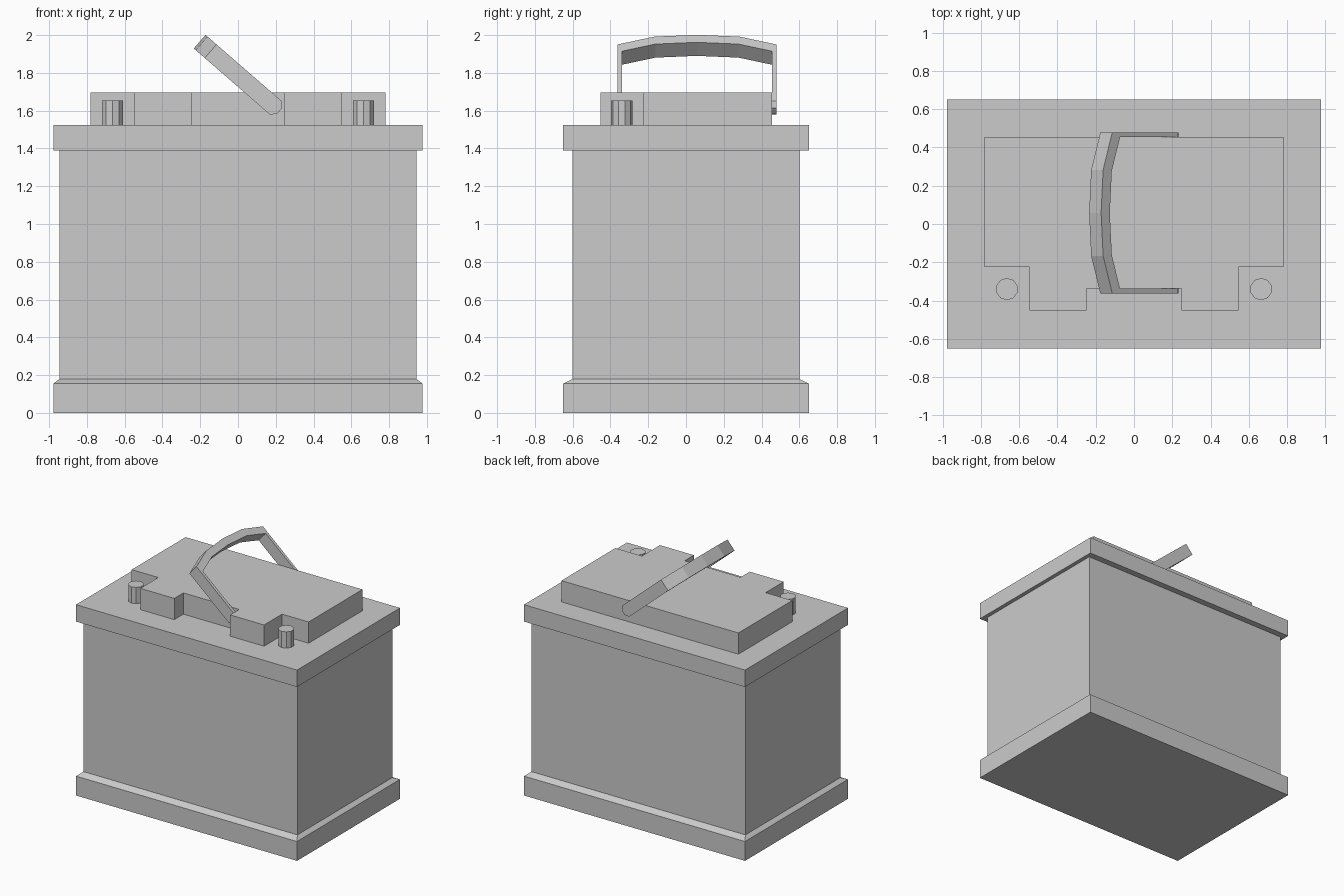
import bpy, bmesh, math
from mathutils import Matrix, Vector

cube = bpy.data.objects.get("Cube")
if cube:
    bpy.data.objects.remove(cube, do_unlink=True)

grey = bpy.data.materials.new("plain grey")
grey.use_nodes = True
grey.diffuse_color = (0.6, 0.6, 0.6, 1)
grey.node_tree.nodes["Principled BSDF"].inputs["Base Color"].default_value = (0.6, 0.6, 0.6, 1)


def finish(bm, name):
    bmesh.ops.recalc_face_normals(bm, faces=bm.faces)
    mesh = bpy.data.meshes.new(name)
    bm.to_mesh(mesh)
    bm.free()
    mesh.materials.append(grey)
    obj = bpy.data.objects.new(name, mesh)
    bpy.context.collection.objects.link(obj)
    return obj


def prism(outline, low, high):
    """Extrude a flat outline along z from low to high."""
    bm = bmesh.new()
    face = bm.faces.new([bm.verts.new((x, y, low)) for x, y in outline])
    top = bmesh.ops.extrude_face_region(bm, geom=[face])["geom"]
    verts = [g for g in top if isinstance(g, bmesh.types.BMVert)]
    bmesh.ops.translate(bm, verts=verts, vec=(0, 0, high - low))
    return bm


# Case: stacked rectangular rings (half width, half depth, height)
rings = [(0.977, 0.65, 0), (0.977, 0.65, 0.155), (0.945, 0.60, 0.18),
         (0.945, 0.60, 1.39), (0.977, 0.65, 1.39), (0.977, 0.65, 1.525)]
bm = bmesh.new()
loops = [[bm.verts.new((sx * w, sy * d, z)) for sx, sy in
          ((-1, -1), (1, -1), (1, 1), (-1, 1))] for w, d, z in rings]
bm.faces.new(loops[0])
bm.faces.new(loops[-1])
for a, b in zip(loops, loops[1:]):
    for i in range(4):
        j = (i + 1) % 4
        bm.faces.new((a[i], a[j], b[j], b[i]))
finish(bm, "battery_case")

# Raised lid with corner cutouts and a front notch
half = [(0.782, 0.455), (0.782, -0.225), (0.547, -0.225),
        (0.547, -0.452), (0.247, -0.452), (0.247, -0.337)]
outline = half + [(-x, y) for x, y in reversed(half)]
finish(prism(outline, 1.525, 1.695), "raised_lid")

# Terminal posts
for side, name in ((1, "left_terminal"), (-1, "right_terminal")):
    bm = bmesh.new()
    bmesh.ops.create_cone(bm, cap_ends=True, segments=10, radius1=0.058, radius2=0.058,
                          depth=0.13, matrix=Matrix.Translation((side * 0.664, -0.34, 1.59)))
    finish(bm, name)

# Tilted carrying handle: arched U outline, chamfered at the pivot ends
end = -0.026
outer = [(0.42, end), (0.42, 0.457), (0.225, 0.52)]
inner = [(0.396, end), (0.396, 0.403), (0.22, 0.46)]
arch = outer + [(0, 0.534)] + [(-y, u) for y, u in reversed(outer)]
arch += [(-y, u) for y, u in inner] + [(0, 0.474)] + inner[::-1]
bm = prism(arch, -0.0475, 0.0475)
tips = [e for e in bm.edges
        if all(abs(v.co.y - end) < 1e-4 for v in e.verts)
        and abs(e.verts[0].co.z - e.verts[1].co.z) < 1e-4]
bmesh.ops.bevel(bm, geom=tips, offset=0.027, segments=1, affect='EDGES')
tilt = math.radians(41)
along = Vector((-math.cos(tilt), 0, math.sin(tilt)))
across = Vector((math.sin(tilt), 0, math.cos(tilt)))
frame = Matrix((Vector((0, 1, 0)), along, across)).transposed().to_4x4()
frame.translation = (0.2, 0.058, 1.615)
bm.transform(frame)
finish(bm, "carry_handle")
